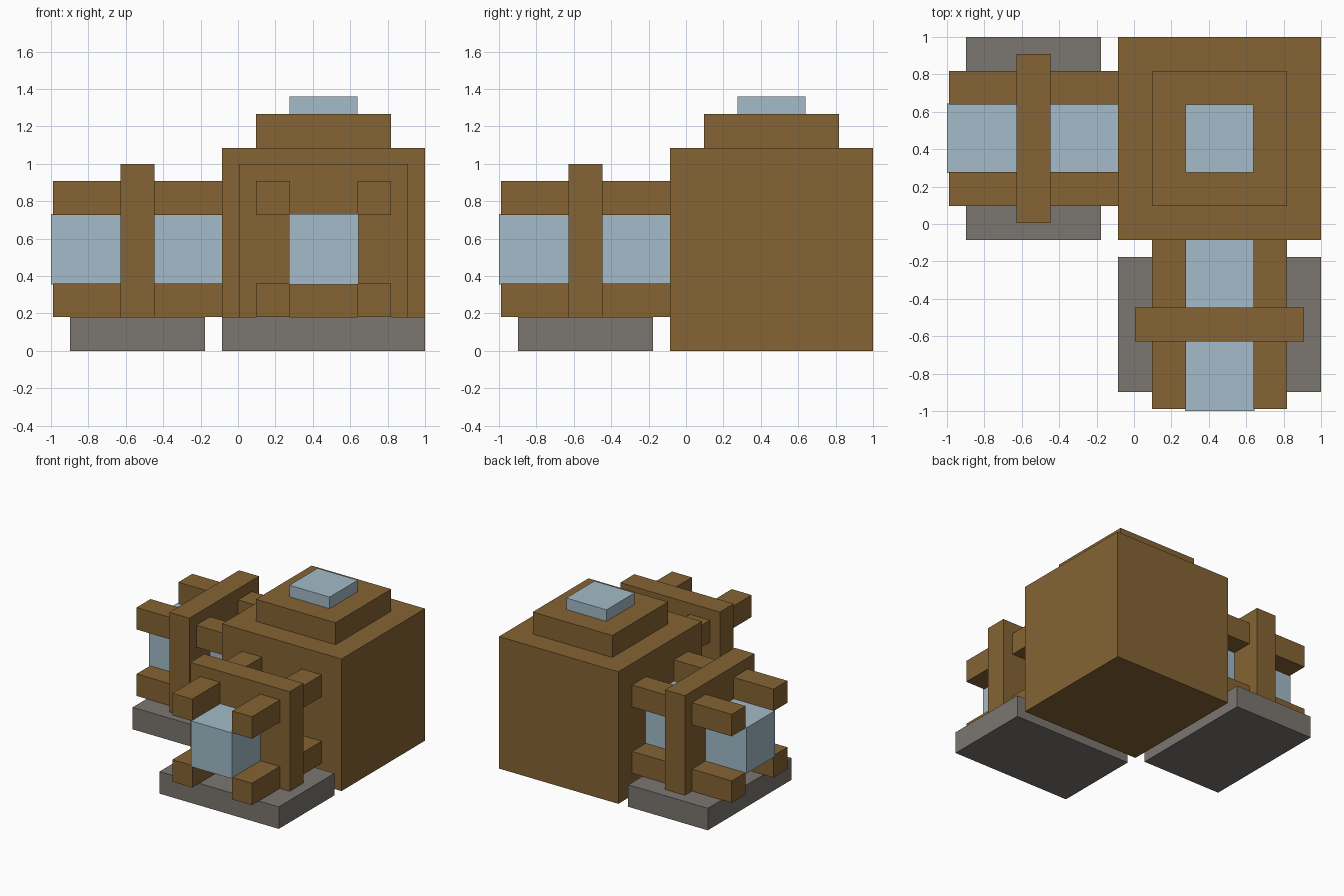
import bpy
import bmesh
from mathutils import Vector

cube = bpy.data.objects.get("Cube")
if cube:
    bpy.data.objects.remove(cube, do_unlink=True)


def make_material(name, rgb):
    mat = bpy.data.materials.new(name)
    mat.use_nodes = True
    color = (*rgb, 1.0)
    mat.diffuse_color = color
    mat.node_tree.nodes["Principled BSDF"].inputs["Base Color"].default_value = color
    return mat


WOOD = make_material("brown", (0.235, 0.127, 0.033))
STONE = make_material("grey", (0.198, 0.181, 0.162))
GLASS = make_material("pale blue", (0.366, 0.497, 0.578))

U = 0.0904           # building unit
C = 1 - 6 * U        # centre of the main block in x and y
WALL = 1 - 12 * U    # wall of the block that the arms grow from


def box(name, lo, hi, mat, swap=False):
    """Axis-aligned box between two corners; swap exchanges x and y."""
    lo, hi = Vector(lo), Vector(hi)
    if swap:
        lo, hi = lo.yxz, hi.yxz
    bm = bmesh.new()
    bmesh.ops.create_cube(bm, size=1)
    size, mid = hi - lo, (lo + hi) / 2
    for v in bm.verts:
        v.co = v.co * size
    mesh = bpy.data.meshes.new(name)
    bm.to_mesh(mesh)
    bm.free()
    mesh.materials.append(mat)
    obj = bpy.data.objects.new(name, mesh)
    obj.location = mid
    bpy.context.collection.objects.link(obj)
    return obj


def centred(name, half, z0, z1, mat):
    """Square block centred on the main block."""
    box(name, (C - half, C - half, z0), (C + half, C + half, z1), mat)


# Main block with its stepped top
centred("main_block", 6 * U, 0, 12 * U, WOOD)
centred("top_step", 4 * U, 12 * U, 14 * U, WOOD)
centred("top_window", 2.02 * U, 14 * U, 1.36, GLASS)

# Two equal arms: one to the front, one to the right side
for side, swap in (("front", False), ("right", True)):
    box(f"{side}_base", (C - 6 * U, WALL - 9 * U, 0),
        (C + 6 * U, WALL - U, 2 * U), STONE, swap)
    box(f"{side}_core", (C - 2.06 * U, -1, 3.94 * U),
        (C + 2.06 * U, WALL + 0.01, 8.1 * U), GLASS, swap)
    box(f"{side}_collar", (C - 5 * U, WALL - 6 * U, 2 * U),
        (C + 5 * U, WALL - 4 * U, 11.05 * U), WOOD, swap)
    # Four rods along the edges of the core
    for row, z in (("lower", 2 * U), ("upper", 8.04 * U)):
        for col, x in (("a", C - 4 * U), ("b", C + 2 * U)):
            box(f"{side}_{row}_rod_{col}", (x, WALL - 10 * U, z),
                (x + 2 * U, WALL + 0.01, z + 2 * U), WOOD, swap)
